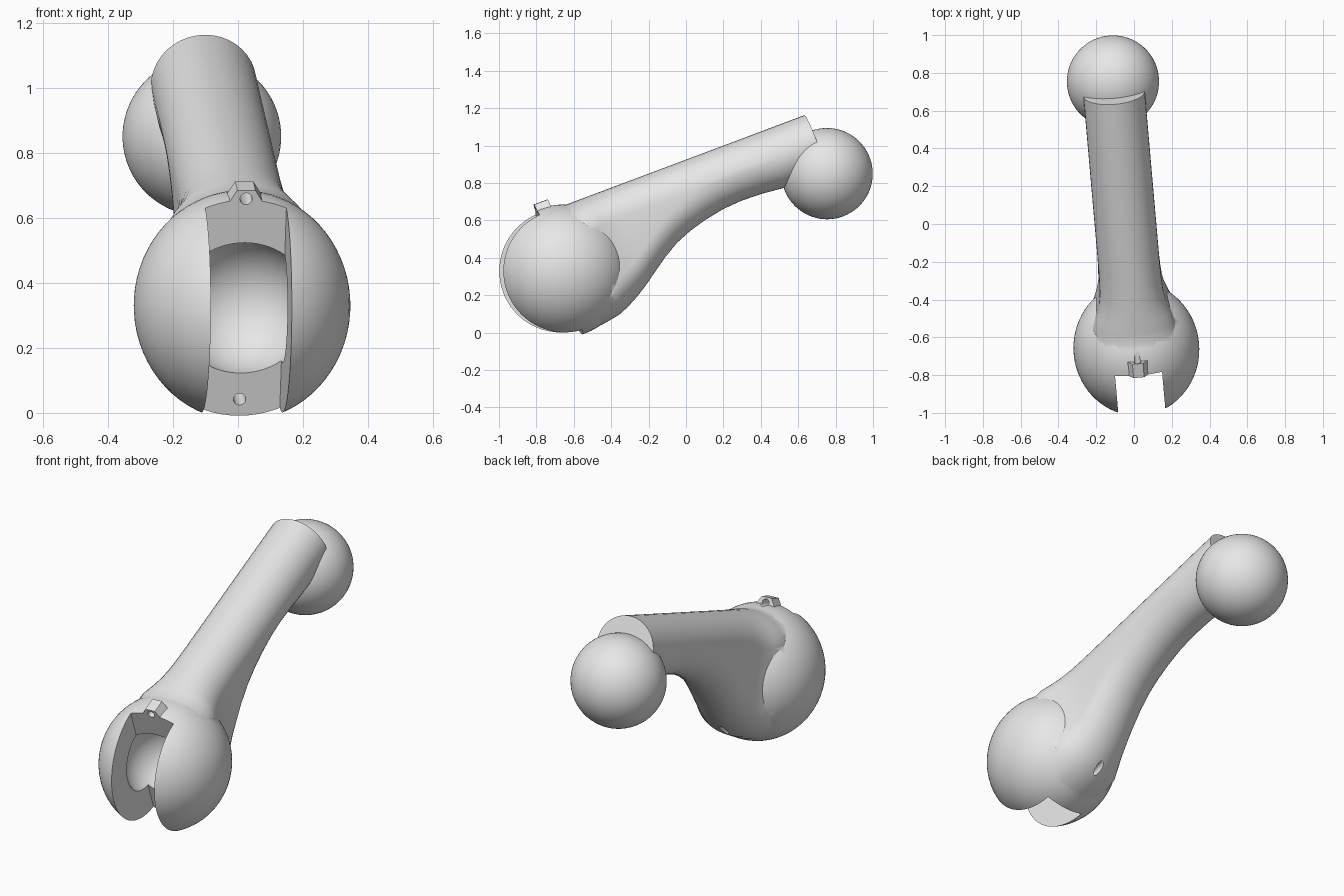
import bpy, bmesh, math
from mathutils import Matrix, Vector

cube = bpy.data.objects.get("Cube")
if cube:
    bpy.data.objects.remove(cube, do_unlink=True)

grey = bpy.data.materials.new("plain_grey")
grey.use_nodes = True
tone = (0.8, 0.8, 0.8, 1)
grey.diffuse_color = tone
grey.node_tree.nodes["Principled BSDF"].inputs["Base Color"].default_value = tone

# Arm frame: y runs along the arm, origin in the middle of the socket
FRAME = (Matrix.Translation((0.0125, -0.66, 0.33))
         @ Matrix.Rotation(math.radians(5), 4, 'Z')
         @ Matrix.Rotation(math.radians(20.5), 4, 'X'))


def finish(name, bm):
    bmesh.ops.recalc_face_normals(bm, faces=bm.faces)
    mesh = bpy.data.meshes.new(name)
    bm.to_mesh(mesh)
    bm.free()
    mesh.materials.append(grey)
    obj = bpy.data.objects.new(name, mesh)
    bpy.context.collection.objects.link(obj)
    obj.matrix_world = FRAME
    return obj


def ellipsoid(name, centre, radii):
    bm = bmesh.new()
    place = (Matrix.Translation(centre) @ Matrix.Diagonal((*radii, 1))
             @ Matrix.Rotation(math.pi / 2, 4, 'Y'))
    bmesh.ops.create_uvsphere(bm, u_segments=72, v_segments=36, radius=1, matrix=place)
    return finish(name, bm)


def loft(name, rings):
    """Skin a list of equal point rings and cap both ends."""
    bm = bmesh.new()
    loops = [[bm.verts.new(p) for p in ring] for ring in rings]
    n = len(loops[0])
    for a, b in zip(loops, loops[1:]):
        for i in range(n):
            j = (i + 1) % n
            bm.faces.new((a[i], a[j], b[j], b[i]))
    bm.faces.new(loops[0])
    bm.faces.new(loops[-1])
    return finish(name, bm)


def prism(name, outline, y0, y1):
    return loft(name, [[(x, y, z) for x, z in outline] for y in (y0, y1)])


def circle(z, r, n=24):
    return [(r * math.cos(i * math.tau / n), z + r * math.sin(i * math.tau / n))
            for i in range(n)]


def combine(target, tool, operation):
    mod = target.modifiers.new("cut", 'BOOLEAN')
    mod.operation = operation
    mod.solver = 'EXACT'
    mod.object = tool
    bpy.context.view_layer.objects.active = target
    bpy.ops.object.modifier_apply(modifier=mod.name)
    bpy.data.objects.remove(tool, do_unlink=True)


def smooth(obj):
    bpy.ops.object.select_all(action='DESELECT')
    obj.select_set(True)
    bpy.context.view_layer.objects.active = obj
    bpy.ops.object.shade_smooth_by_angle(angle=math.radians(28))


# Arm: round top at a constant height, underside deepening toward the socket
TOP, HALF = 0.325, 0.163


def section(y, bottom, half, n=20):
    ring = []
    for end, centre in ((0, TOP - HALF), (math.pi, bottom + HALF)):
        for i in range(n + 1):
            a = end + math.pi * i / n
            # a hair of separation keeps the straight flanks valid at the round end
            lift = 0.0005 if end == 0 else -0.0005
            ring.append((half * math.cos(a), y, centre + lift + HALF * math.sin(a)))
    return ring


stations = [  # along, underside, half width
    (0.0, -0.345, 0.20), (0.1, -0.343, 0.22), (0.2, -0.326, 0.22),
    (0.26, -0.303, 0.197), (0.32, -0.272, 0.179), (0.38, -0.236, 0.169),
    (0.45, -0.187, 0.165), (0.54, -0.125, HALF), (0.63, -0.073, HALF),
    (0.72, -0.038, HALF), (0.81, -0.013, HALF), (0.92, 0.008, HALF),
    (1.03, 0.016, HALF), (1.15, 0.012, HALF), (1.27, 0.0, HALF),
    (1.508, 0.0, HALF)]
arm = loft("arm_tool", [section(*s) for s in stations])

# Socket body with the arm and the small lug joined on
body = ellipsoid("socket_and_arm", (0, 0, 0), (0.333, 0.355, 0.355))
combine(body, arm, 'UNION')
lug = prism("lug_tool", [(-0.056, 0.29), (0.056, 0.29), (0.056, 0.34),
                         (0.028, 0.386), (-0.028, 0.386), (-0.056, 0.34)], -0.1, 0.058)
combine(body, lug, 'UNION')

# Slot, round cavity and the two cord holes
slot = prism("slot_tool", [(-0.125, -0.6), (0.125, -0.6), (0.125, 0.6), (-0.125, 0.6)],
             -0.7, -0.02)
combine(body, slot, 'DIFFERENCE')
combine(body, ellipsoid("cavity_tool", (0, 0, 0), (0.215,) * 3), 'DIFFERENCE')
for height in (-0.30, 0.358):
    combine(body, prism("hole_tool", circle(height, 0.019), -0.2, 0.5), 'DIFFERENCE')
smooth(body)

# Ball at the far end
ball = ellipsoid("ball", (0, 1.512, -0.01), (0.244,) * 3)
smooth(ball)
